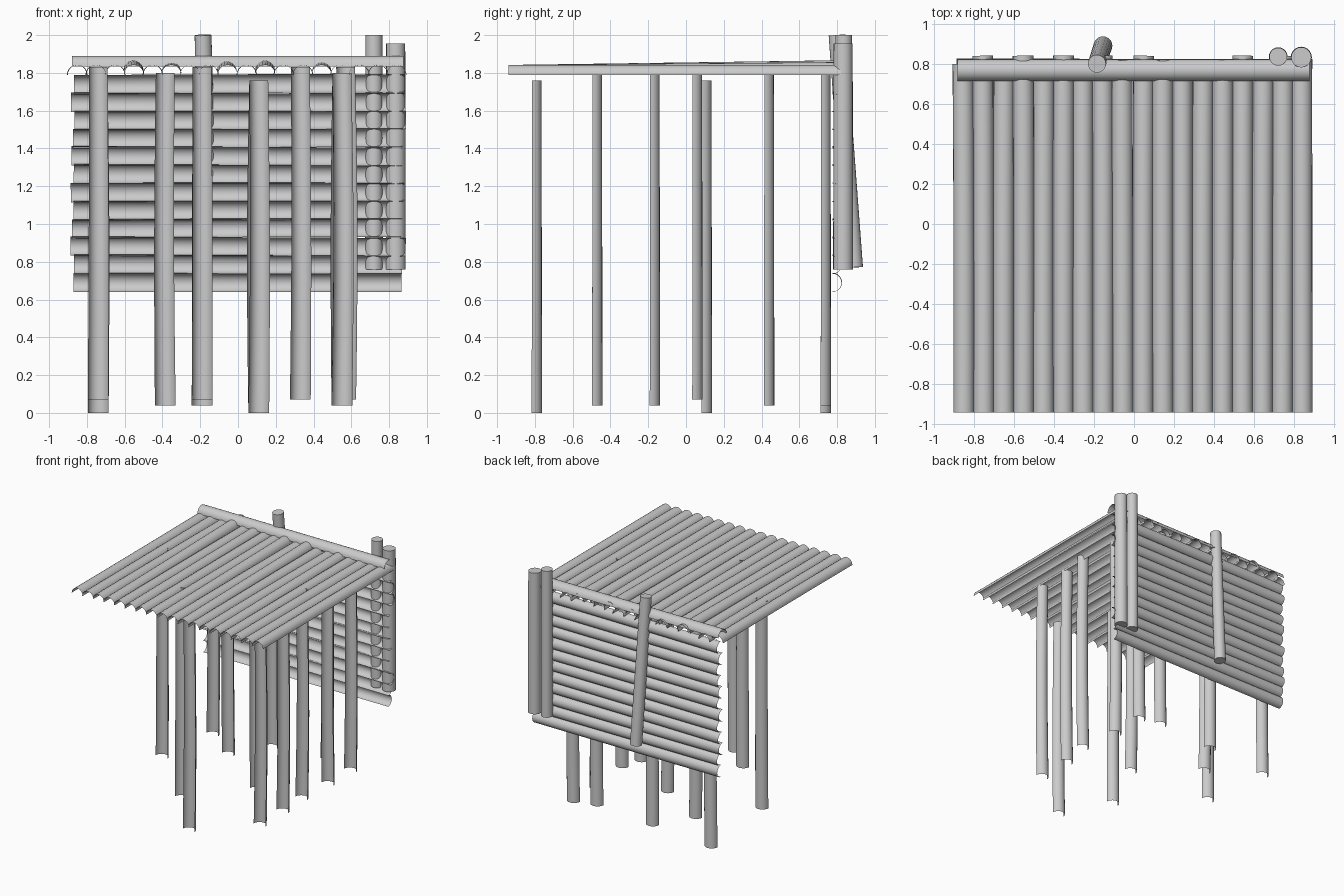
import bpy, bmesh, math, random
from mathutils import Vector

if "Cube" in bpy.data.objects:
    bpy.data.objects.remove(bpy.data.objects["Cube"])

random.seed(4)


def finish(bm, name):
    me = bpy.data.meshes.new(name)
    bmesh.ops.recalc_face_normals(bm, faces=bm.faces) if name.startswith("post") else None
    bm.to_mesh(me)
    bm.free()
    ob = bpy.data.objects.new(name, me)
    bpy.context.collection.objects.link(ob)
    bpy.context.view_layer.objects.active = ob
    ob.select_set(True)
    bpy.ops.object.shade_smooth_by_angle(angle=math.radians(40))
    ob.select_set(False)
    return ob


def half_log(name, a, b, bulge, r0, r1, bend=0.0, rings=6, segs=10):
    """Open half-round bark shell from a to b, rounded towards bulge."""
    a, b, bulge = Vector(a), Vector(b), Vector(bulge)
    axis = (b - a).normalized()
    side = axis.cross(bulge).normalized()
    bm = bmesh.new()
    rows = []
    for i in range(rings):
        t = i / (rings - 1)
        c = a.lerp(b, t) + side * bend * math.sin(t * math.pi)
        r = r0 + (r1 - r0) * t
        rows.append([bm.verts.new(c + side * r * math.cos(math.pi * k / segs)
                                  + bulge * r * math.sin(math.pi * k / segs))
                     for k in range(segs + 1)])
    for p, q in zip(rows, rows[1:]):
        for k in range(segs):
            bm.faces.new((p[k], p[k + 1], q[k + 1], q[k]))
    return finish(bm, name)


def round_post(name, a, b, r):
    """Full round capped post from a to b."""
    a, b = Vector(a), Vector(b)
    bm = bmesh.new()
    bmesh.ops.create_cone(bm, cap_ends=True, segments=20, radius1=r, radius2=r * 0.95,
                          depth=(b - a).length)
    rot = (b - a).to_track_quat('Z', 'Y').to_matrix()
    bmesh.ops.rotate(bm, verts=bm.verts, matrix=rot, cent=(0, 0, 0))
    bmesh.ops.translate(bm, verts=bm.verts, vec=(a + b) / 2)
    return finish(bm, name)


# Legs: x, y, foot height (all the same length, rounded to the back)
legs = [(0.11, -0.79, 0), (0.55, -0.47, .04), (-0.19, -0.47, .07),
        (0.55, -0.165, .04), (0.57, 0.06, .07), (-0.74, 0.06, .07),
        (0.11, 0.11, 0), (0.55, 0.44, .04), (-0.385, 0.44, .04),
        (-0.74, 0.74, 0), (-0.19, 0.74, .04), (0.33, 0.74, .07), (0.55, 0.74, .04)]
for i, (x, y, z) in enumerate(legs):
    half_log(f"leg_{i + 1}", (x, y - 0.027, z), (x, y - 0.025, z + 1.76), (0, 1, 0),
             0.055, 0.05, random.uniform(-0.012, 0.012))

# Roof: half logs running front to back, a few lifted at the rear
lifted = {3: 0.025, 5: 0.012, 8: 0.02, 10: 0.025, 13: 0.015}
for i in range(18):
    x = -0.85 + i * 0.0994
    half_log(f"roof_log_{i + 1}", (x, -0.94, 1.79),
             (x + random.uniform(-.005, .005), random.choice((0.80, 0.82, 0.84)),
              1.79 + lifted.get(i, 0)),
             (0, 0, 1), 0.052, 0.052, random.uniform(-.003, .003))

# Back wall: stacked horizontal half logs
for i in range(12):
    d = random.uniform(-0.004, 0.004)
    half_log(f"wall_log_{i + 1}", (random.uniform(-.89, -.86), 0.775, 0.69 + i * .0955 + d),
             (random.uniform(.86, .89), 0.775, 0.69 + i * .0955 - d),
             (0, 1, 0), 0.051, 0.048, random.uniform(-.003, .003))

# Beam over the rear edge of the roof
half_log("ridge_beam", (-0.88, 0.768, 1.835), (0.875, 0.768, 1.835), (0, 0, 1), 0.055, 0.055)

# Round posts behind the wall
round_post("post_inner", (0.72, 0.835, 0.76), (0.72, 0.835, 2.0), 0.047)
round_post("post_outer", (0.835, 0.832, 0.76), (0.835, 0.832, 1.955), 0.053)
round_post("post_leaning", (-0.155, 0.89, 0.77), (-0.185, 0.80, 2.0), 0.047)
